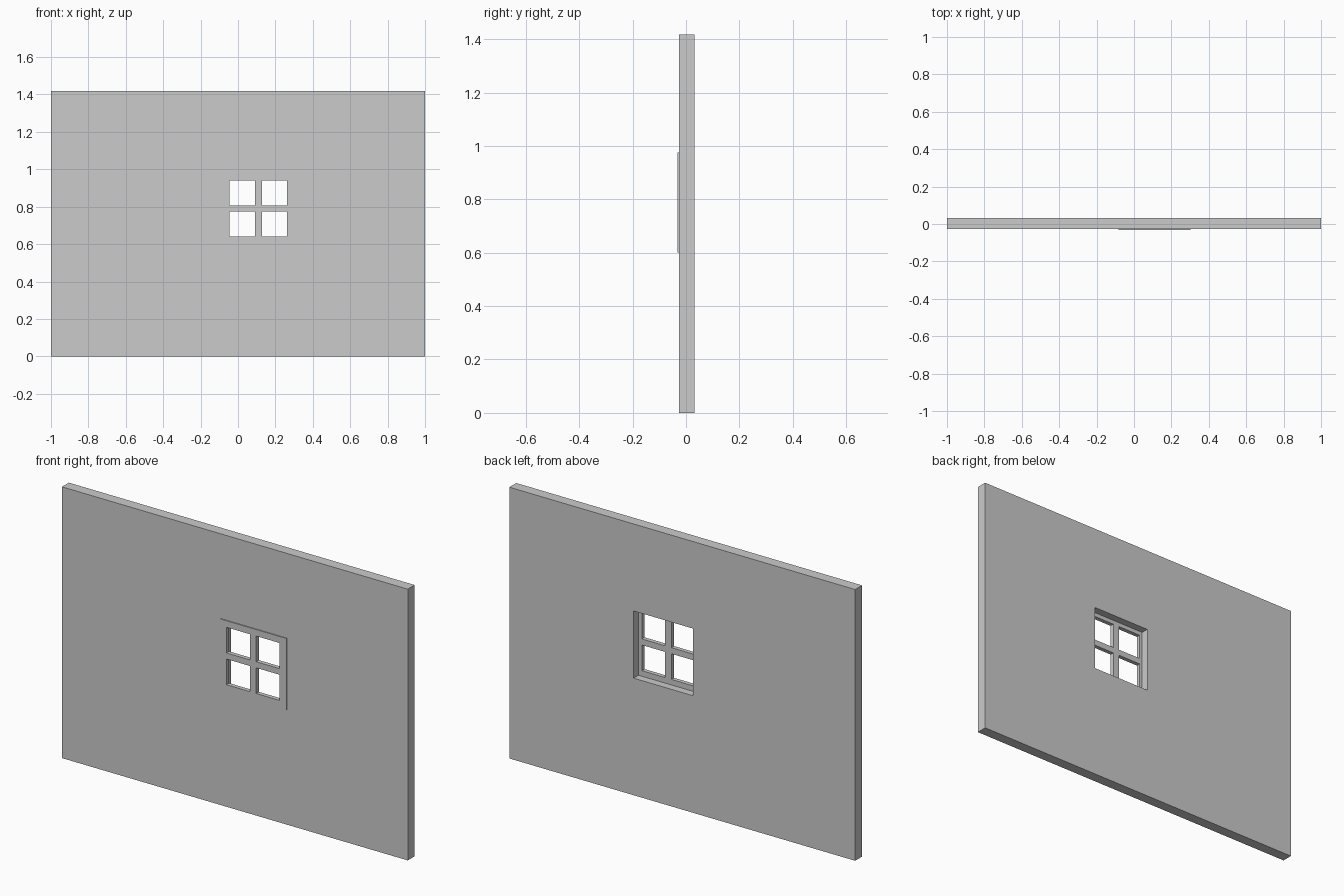
import bpy

if "Cube" in bpy.data.objects:
    bpy.data.objects.remove(bpy.data.objects["Cube"])


def box(name, x, y, z):
    """Box spanning the given (min, max) ranges."""
    bpy.ops.mesh.primitive_cube_add(size=1, location=[sum(r) / 2 for r in (x, y, z)])
    ob = bpy.context.object
    ob.name = name
    ob.scale = [r[1] - r[0] for r in (x, y, z)]
    bpy.ops.object.transform_apply(location=False, rotation=False, scale=True)
    return ob


def boolean(target, tool, operation):
    """Apply a boolean and remove the tool object."""
    mod = target.modifiers.new(operation, 'BOOLEAN')
    mod.operation, mod.solver, mod.object = operation, 'EXACT', tool
    bpy.context.view_layer.objects.active = target
    bpy.ops.object.modifier_apply(modifier=mod.name)
    bpy.data.objects.remove(tool)


FRONT, WALL_FRONT, FRAME_BACK, BACK = -0.031, -0.026, -0.009, 0.031
HOLE_X, HOLE_Z = (-0.061, 0.281), (0.612, 0.963)

# wall with window opening
wall = box("wall", (-1, 1), (WALL_FRONT, BACK), (0, 1.418))
boolean(wall, box("opening", HOLE_X, (-0.2, 0.2), HOLE_Z), 'DIFFERENCE')

# window frame: thin front flange plus a plug sitting in the opening
frame = box("window_frame", (-0.082, 0.302), (FRONT, WALL_FRONT), (0.6, 0.975))
boolean(frame, box("plug", HOLE_X, (FRONT + 0.002, FRAME_BACK), HOLE_Z), 'UNION')

# four panes cut out, leaving the cross bars
for px in ((-0.045, 0.091), (0.127, 0.262)):
    for pz in ((0.641, 0.775), (0.807, 0.941)):
        boolean(frame, box("pane", px, (-0.2, 0.2), pz), 'DIFFERENCE')
